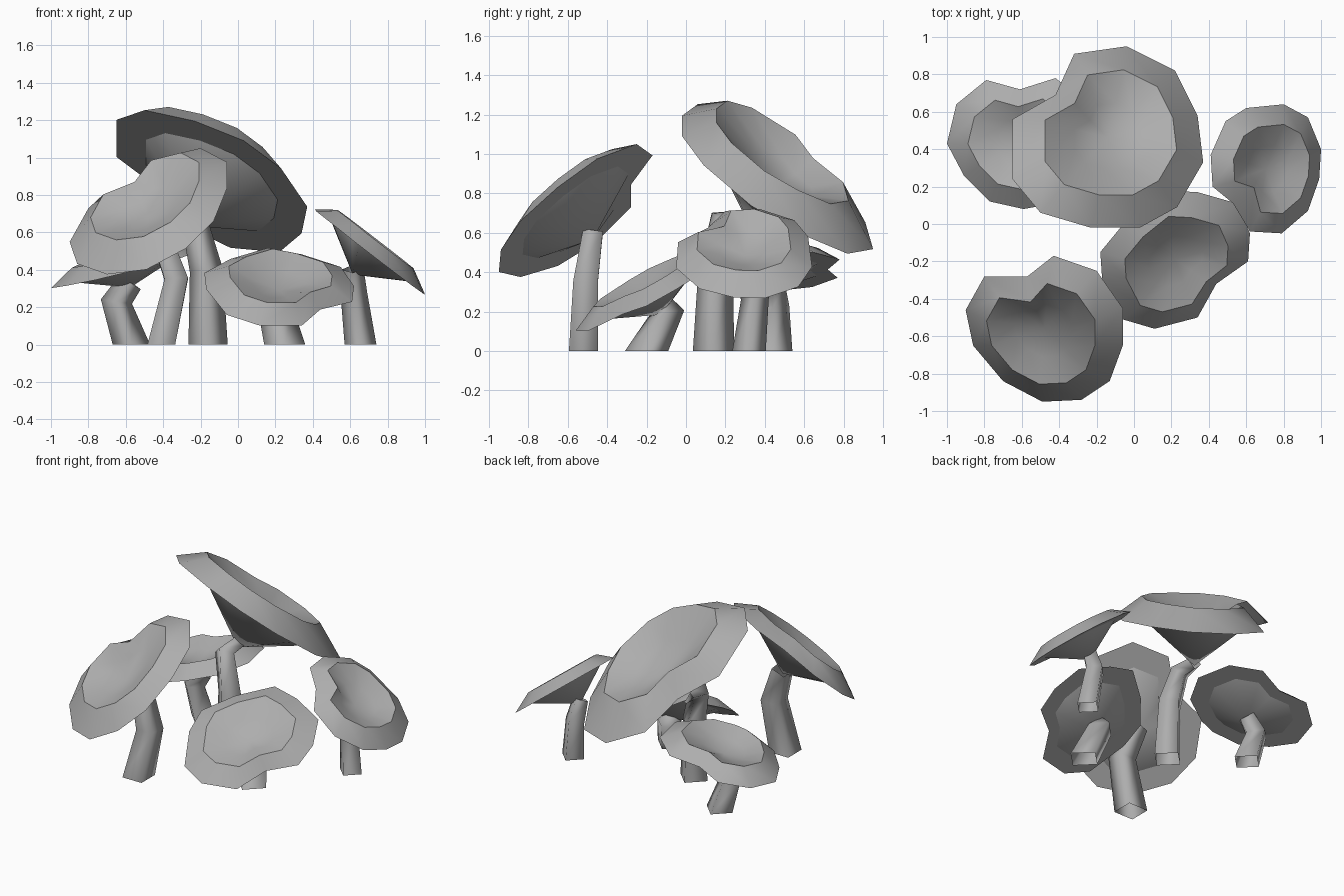
import bpy, bmesh, math
from mathutils import Vector

cube = bpy.data.objects.get("Cube")
if cube:
    bpy.data.objects.remove(cube, do_unlink=True)

# One flat grey for the whole cluster
grey = bpy.data.materials.new("mushroom_grey")
grey.use_nodes = True
colour = (0.42, 0.42, 0.42, 1)
grey.diffuse_color = colour
shader = next(n for n in grey.node_tree.nodes if n.type == 'BSDF_PRINCIPLED')
shader.inputs["Base Color"].default_value = colour


def finish(bm, name):
    bmesh.ops.recalc_face_normals(bm, faces=bm.faces)
    for face in bm.faces:
        face.smooth = True
    mesh = bpy.data.meshes.new(name)
    bm.to_mesh(mesh)
    bm.free()
    mesh.materials.append(grey)
    obj = bpy.data.objects.new(name, mesh)
    bpy.context.collection.objects.link(obj)


def bridge(bm, a, b):
    count = len(a)
    for i in range(count):
        j = (i + 1) % count
        bm.faces.new((a[i], a[j], b[j], b[i]))


def fan(bm, ring, tip):
    for i, vert in enumerate(ring):
        bm.faces.new((vert, ring[(i + 1) % len(ring)], tip))


def crease(bm, ring):
    for i, vert in enumerate(ring):
        bm.edges.get((vert, ring[(i + 1) % len(ring)])).smooth = False


def make_cap(name, outline, plane, notch, dent, raised, depth):
    """Tilted cap: sloping rim, dished top, conical underside.
    plane holds height, slope along x and slope along y."""
    height, slope_x, slope_y = plane
    rim = [Vector((x, y, height + slope_x * x + slope_y * y)) for x, y in outline]
    normal = Vector((-slope_x, -slope_y, 1)).normalized()
    low = Vector(map(min, zip(*rim)))
    high = Vector(map(max, zip(*rim)))
    middle = (low + high) / 2
    middle.z = height + slope_x * middle.x + slope_y * middle.y

    bm = bmesh.new()

    def ring(scale, offset, dent=1):
        points = []
        for i, p in enumerate(rim):
            s = scale * (dent if i == notch else 1)
            points.append(bm.verts.new(middle + (p - middle) * s + offset))
        return points

    flat = Vector()
    rise = normal * 0.05 + Vector((0, 0, raised))
    outer = ring(1, flat)
    # Top: rim rises to the lip, then dips into a bowl
    lip = ring(0.69, rise, dent)
    bowl = ring(0.36, rise * 0.35)
    bridge(bm, outer, lip)
    bridge(bm, lip, bowl)
    fan(bm, bowl, bm.verts.new(middle - rise * 0.1))
    # Underside: flange, then a cone down to the stem
    under = ring(0.69, flat, dent)
    bridge(bm, outer, under)
    apex = middle - normal * depth
    fan(bm, under, bm.verts.new(apex))
    for edge_ring in (outer, lip, under):
        crease(bm, edge_ring)
    finish(bm, name)
    return apex


def make_stem(name, path, radius, spin, sides=4):
    """Bent tapering square tube, open at the ground."""
    path = [Vector(p) for p in path]
    bm = bmesh.new()
    rings = []
    for i, p in enumerate(path):
        if i == 0:
            axis = Vector((0, 0, 1))
        else:
            after = path[min(i + 1, len(path) - 1)]
            axis = (after - p).normalized() + (p - path[i - 1]).normalized()
        turn = Vector((0, 0, 1)).rotation_difference(axis)
        r = radius * (1 - 0.16 * i)
        angles = [math.radians(spin) + math.tau * k / sides for k in range(sides)]
        rings.append([bm.verts.new(p + turn @ Vector((r * math.cos(a), r * math.sin(a), 0)))
                      for a in angles])
    for a, b in zip(rings, rings[1:]):
        bridge(bm, a, b)
    finish(bm, name)


def mushroom(name, outline, plane, notch, dent, raised, depth, stem, radius, spin=0):
    apex = make_cap(name + "_cap", outline, plane, notch, dent, raised, depth)
    make_stem(name + "_stem", stem + [apex + Vector((0, 0, 0.03))], radius, spin)


# Tall mushroom at the back
mushroom("tall_back",
         [(-.04, .95), (.22, .82), (.34, .58), (.37, .33), (.23, .09), (.03, -.02),
          (-.23, -.02), (-.5, .06), (-.65, .24), (-.65, .56), (-.42, .69), (-.32, .91)],
         (1.09, -.4, -.62), notch=10, dent=1, raised=.1, depth=.28,
         stem=[(-.16, .14, 0), (-.17, .15, .4), (-.23, .18, .65)], radius=.105)

# Front mushroom on the right-hand side
mushroom("front_right",
         [(-.8, -.28), (-.57, -.28), (-.43, -.17), (-.2, -.25), (-.06, -.45), (-.06, -.65),
          (-.13, -.84), (-.28, -.94), (-.49, -.95), (-.7, -.84), (-.86, -.65), (-.9, -.46)],
         (1.33, .5, .72), notch=1, dent=.88, raised=.05, depth=.16,
         stem=[(-.41, -.52, 0), (-.33, -.51, .35)], radius=.105, spin=45)

# Low mushroom at the front centre
mushroom("front_low",
         [(-.06, -.51), (.11, -.56), (.34, -.5), (.44, -.32), (.61, -.2), (.62, -.05),
          (.55, .11), (.34, .17), (.16, .18), (-.04, .02), (-.18, -.15), (-.17, -.3)],
         (.44, -.16, .57), notch=3, dent=1.05, raised=.02, depth=.13,
         stem=[(.25, -.2, 0), (.2, -.1, .19)], radius=.11)

# Small mushroom on the left-hand side
mushroom("small_left",
         [(.49, .55), (.6, .62), (.8, .64), (.93, .57), (1, .4), (.99, .24),
          (.93, .07), (.79, -.05), (.62, -.04), (.53, .11), (.42, .2), (.41, .37)],
         (1.03, -.77, .02), notch=9, dent=.78, raised=.03, depth=.15,
         stem=[(.655, .32, 0), (.62, .35, .27)], radius=.085)

# Sheltered mushroom at the back, on the right-hand side
mushroom("back_right",
         [(-.79, .77), (-.61, .72), (-.42, .78), (-.25, .65), (-.2, .4), (-.3, .2),
          (-.48, .1), (-.59, .08), (-.77, .12), (-.91, .26), (-1, .43), (-.95, .64)],
         (.53, .25, .05), notch=1, dent=1, raised=.03, depth=.1,
         stem=[(-.57, .44, 0), (-.65, .44, .23)], radius=.1)
